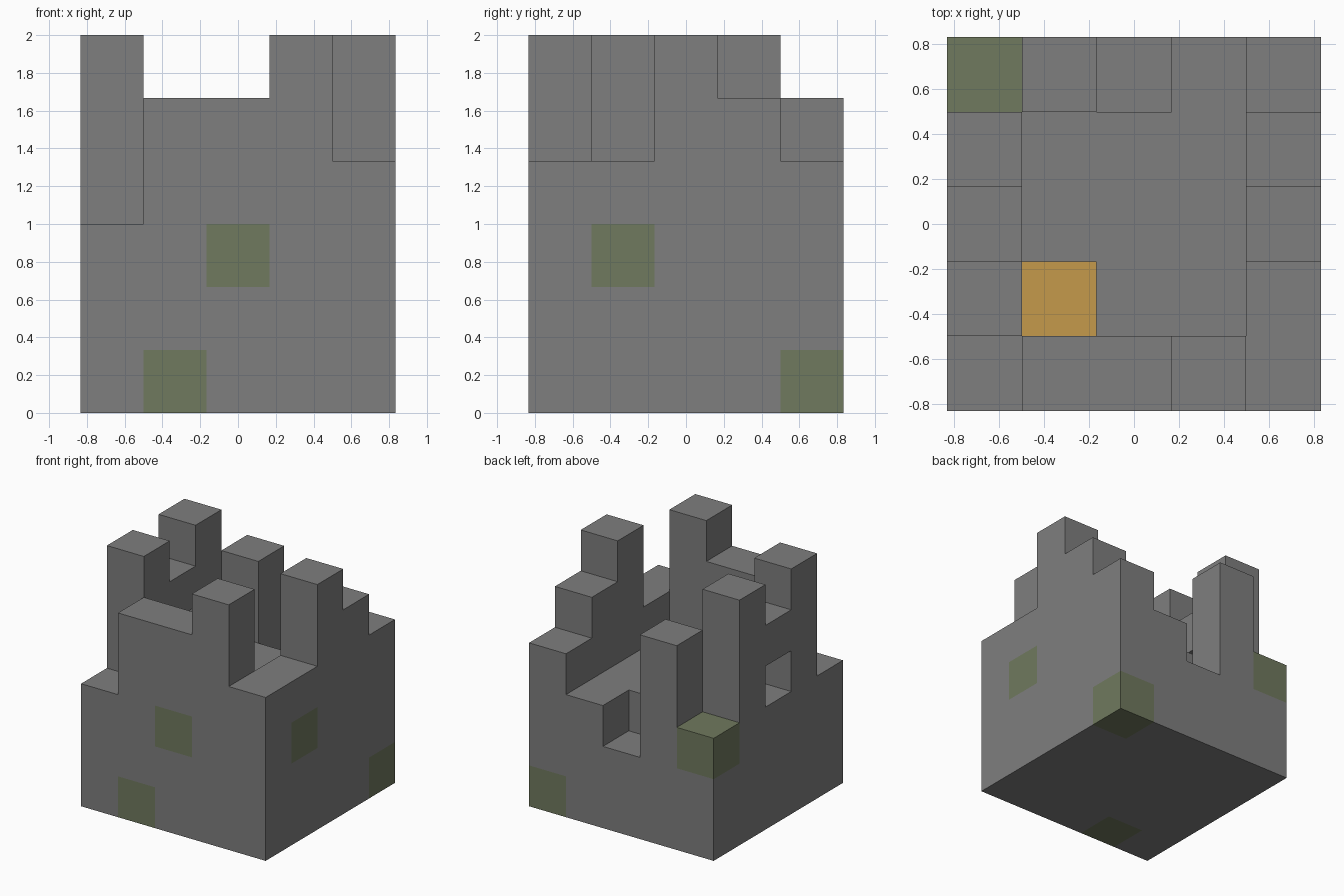
import bpy
import bmesh
from mathutils import Vector

cube = bpy.data.objects.get("Cube")
if cube:
    bpy.data.objects.remove(cube, do_unlink=True)

CELL = 1 / 3
COUNT = 5
FLOOR = 3


def make_material(name, rgb):
    mat = bpy.data.materials.new(name)
    mat.use_nodes = True
    color = (*rgb, 1)
    mat.diffuse_color = color
    mat.node_tree.nodes["Principled BSDF"].inputs["Base Color"].default_value = color
    return mat


stone = make_material("grey_stone", (0.21, 0.21, 0.21))
moss = make_material("mossy_stone", (0.162, 0.192, 0.112))
gold = make_material("golden_wood", (0.56, 0.32, 0.07))

# Column heights in blocks, one string per row from front to back
ROWS = ["35564", "63334", "53336", "63335", "35234"]
solid = {(x, y, z)
         for y, row in enumerate(ROWS)
         for x, height in enumerate(row)
         for z in range(int(height))}

# Window opening in the side wall, and the chest standing on the floor
solid.remove((0, 2, FLOOR))
chest = {(1, 1, FLOOR)}
solid |= chest

# Mossy blocks set into the walls
mossy = {(2, 0, 2), (1, 0, 0), (4, 1, 2), (4, 4, 0), (0, 4, 2)}

DIRECTIONS = [(axis, sign) for axis in range(3) for sign in (-1, 1)]


def build_blocks(name, cells, mat):
    """Build the exposed skin of a group of unit blocks."""
    bm = bmesh.new()
    for cell in sorted(cells):
        centre = Vector(((cell[0] + 0.5 - COUNT / 2),
                         (cell[1] + 0.5 - COUNT / 2),
                         cell[2] + 0.5)) * CELL
        for axis, sign in DIRECTIONS:
            neighbour = list(cell)
            neighbour[axis] += sign
            if tuple(neighbour) in solid:
                continue
            normal, u = Vector((0, 0, 0)), Vector((0, 0, 0))
            normal[axis] = sign
            u[(axis + 1) % 3] = 1
            v = normal.cross(u)
            corners = [normal + u + v, normal - u + v, normal - u - v, normal + u - v]
            bm.faces.new([bm.verts.new(centre + c * CELL / 2) for c in corners])
    bmesh.ops.remove_doubles(bm, verts=bm.verts, dist=0.001)
    mesh = bpy.data.meshes.new(name)
    bm.to_mesh(mesh)
    bm.free()
    mesh.materials.append(mat)
    obj = bpy.data.objects.new(name, mesh)
    bpy.context.collection.objects.link(obj)
    return obj


# Solid base, broken walls above it, moss patches and chest
plain = solid - mossy - chest
build_blocks("stone_base", {c for c in plain if c[2] < FLOOR}, stone)
build_blocks("ruined_walls", {c for c in plain if c[2] >= FLOOR}, stone)
build_blocks("mossy_blocks", mossy, moss)
build_blocks("chest", chest, gold)
